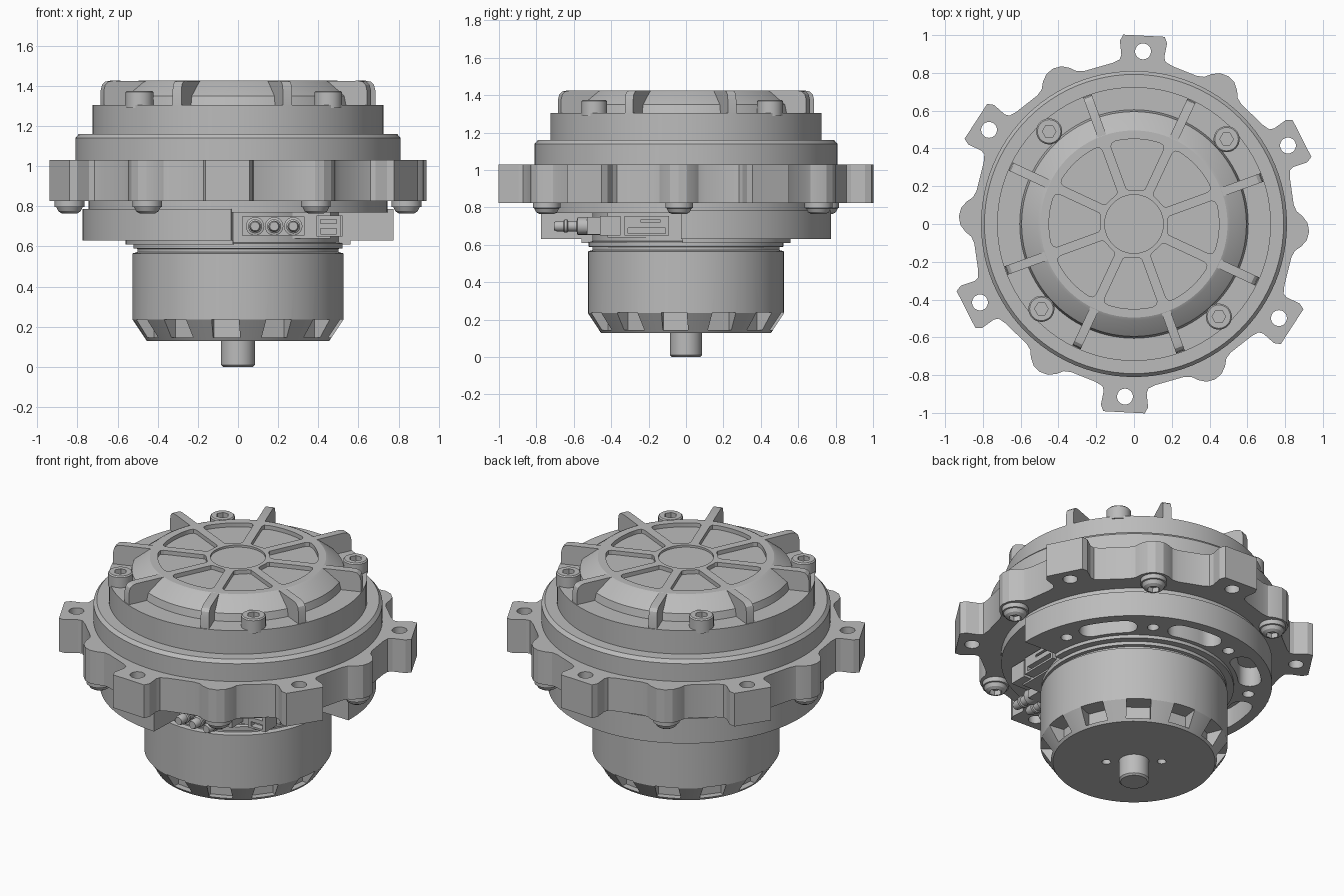
import bpy, bmesh
from math import sin, cos, tan, pi, radians, asin, degrees
from mathutils import Matrix

old = bpy.data.objects.get("Cube")
if old:
    bpy.data.objects.remove(old, do_unlink=True)

grey = bpy.data.materials.new("machined_grey")
grey.use_nodes = True
grey.diffuse_color = (0.5, 0.5, 0.5, 1)
grey.node_tree.nodes["Principled BSDF"].inputs["Base Color"].default_value = (0.5, 0.5, 0.5, 1)

STAND = Matrix.Rotation(pi / 2, 4, 'X')   # sends local z to -y and local y to z


def turn(deg):
    return Matrix.Rotation(radians(deg), 4, 'Z')


def move(x, y, z=0):
    return Matrix.Translation((x, y, z))


def polar(r, deg):
    return r * cos(radians(deg)), r * sin(radians(deg))


def arc(r, a0, a1, n):
    return [polar(r, a0 + (a1 - a0) * i / n) for i in range(n + 1)]


def skin(bm, rings):
    """Join equal closed rings of points and cap both ends."""
    vs = [[bm.verts.new(p) for p in ring] for ring in rings]
    n = len(vs[0])
    for a, b in zip(vs, vs[1:]):
        for i in range(n):
            j = (i + 1) % n
            bm.faces.new((a[i], a[j], b[j], b[i]))
    bm.faces.new(vs[0])
    bm.faces.new(vs[-1])


def prism(bm, pts, z0, z1, m=Matrix()):
    skin(bm, [[m @ move(x, y, z).translation for x, y in pts] for z in (z0, z1)])


def lathe(bm, profile, m=Matrix(), n=96):
    skin(bm, [[m @ move(*polar(r, 360 * i / n), z).translation for i in range(n)]
              for r, z in profile])


def box(bm, x0, x1, y0, y1, z0, z1, m=Matrix()):
    prism(bm, [(x0, y0), (x1, y0), (x1, y1), (x0, y1)], z0, z1, m)


def finish(name, bm):
    bmesh.ops.recalc_face_normals(bm, faces=bm.faces)
    me = bpy.data.meshes.new(name)
    bm.to_mesh(me)
    bm.free()
    me.materials.append(grey)
    ob = bpy.data.objects.new(name, me)
    bpy.context.collection.objects.link(ob)
    return ob


def activate(ob):
    bpy.ops.object.select_all(action='DESELECT')
    ob.select_set(True)
    bpy.context.view_layer.objects.active = ob


def cut(ob, bm):
    tool = finish("cutter", bm)
    tool.hide_render = True
    mod = ob.modifiers.new("cut", 'BOOLEAN')
    mod.operation, mod.solver, mod.object = 'DIFFERENCE', 'EXACT', tool
    activate(ob)
    bpy.ops.object.modifier_apply(modifier=mod.name)
    bpy.data.objects.remove(tool, do_unlink=True)


def turned(name, profile):
    bm = bmesh.new()
    lathe(bm, profile)
    return finish(name, bm)


# Output shaft
turned("shaft", [(.075, 0), (.085, .01), (.085, .2)])

# Motor bell with vent slots round its chamfer and two small holes below
bell = turned("motor_bell", [(.455, .13), (.525, .235), (.525, .565), (.5, .572)])
bm = bmesh.new()
for k in range(12):
    box(bm, .425, .6, -.068, .068, .145, .237, turn(-97 + 30 * k))
for a in (-41, 139):
    lathe(bm, [(.025, .1), (.025, .2)], move(*polar(.155, a)), 20)
cut(bell, bm)
turned("motor_collar", [(.5, .55), (.5, .588), (.52, .59), (.52, .615), (.5, .62), (.5, .8)])

# Arc-shaped lower housing, open over one quadrant, with slots in its underside
START, END = -2, 267.5


def sector(r_in, r_out, a0=START, a1=END, n=72):
    return arc(r_out, a0, a1, n) + arc(r_in, a1, a0, n)


bm = bmesh.new()
prism(bm, sector(.48, .775), .63, .785)
lower = finish("lower_housing", bm)
bm = bmesh.new()
for k in range(5):
    mid = 37 + 45 * k
    ends = [(mid + 9, 0), (mid - 9, 180)]
    pts = arc(.715, mid - 9, mid + 9, 8)
    cx, cy = polar(.65, mid + 9)
    pts += [(cx + x, cy + y) for x, y in arc(.065, mid + 9, mid + 189, 10)[1:-1]]
    pts += arc(.585, mid + 9, mid - 9, 8)
    cx, cy = polar(.65, mid - 9)
    pts += [(cx + x, cy + y) for x, y in arc(.065, mid + 171, mid + 351, 10)[1:-1]]
    prism(bm, pts, .6, .75)
for k in range(6):
    lathe(bm, [(.033, .6), (.033, .74)], move(*polar(.65, 14.5 + 45 * k)), 24)
cut(lower, bm)
bm = bmesh.new()
prism(bm, sector(.48, .56), .61, .64)
finish("lower_lip", bm)

# Electronics block, sockets and cable plugs in the open quadrant
bm = bmesh.new()
box(bm, -.02, .46, -.42, 0, .64, .78)
finish("electronics_block", bm)
bm = bmesh.new()
box(bm, .39, .52, -.33, -.09, .65, .755)
box(bm, .39, .51, -.46, -.35, .65, .755)
sockets = finish("sockets", bm)
bm = bmesh.new()
box(bm, .48, .6, -.31, -.11, .662, .69)
box(bm, .48, .6, -.24, -.14, .72, .735)
box(bm, .41, .49, -.5, -.42, .662, .69)
box(bm, .41, .49, -.5, -.42, .715, .735)
cut(sockets, bm)
bm = bmesh.new()
box(bm, .02, .33, -.53, -.4, .655, .75)
for x in (.085, .18, .275):
    lathe(bm, [(.046, .42), (.046, .58), (.028, .585), (.028, .63), (.035, .635), (.035, .65),
               (.028, .655), (.028, .69), (.022, .705)], move(x, 0, .7) @ STAND, 20)
finish("cable_plugs", bm)

# Mounting ring: six drilled ears alternating with six rounded lobes
ear = [(.11, .998), (.125, .965), (.114, .89), (.122, .865), (.16, .845)]
lobe = [(.14, .84), (.105, .857), (.08, .89), (.045, .918), (0, .928)]
EAR, LOBE = 87, 57.5
outline = []
for k in range(6):
    for pts, a in ((ear, EAR), (lobe, LOBE)):
        m = turn(a - 90 - 60 * k)
        half = pts if pts is ear else pts[:-1]
        row = [(-x, y) for x, y in reversed(half)]
        if pts is lobe:
            row = [(-x, y) for x, y in half] + [pts[-1]] + list(reversed(half))
        else:
            row += half
        outline += [(m @ move(x, y).translation)[:2] for x, y in row]
bm = bmesh.new()
prism(bm, outline, .825, 1.03)
ring = finish("mounting_ring", bm)
bm = bmesh.new()
for k in range(6):
    lathe(bm, [(.042, .7), (.042, 1.2)], move(*polar(.915, EAR + 60 * k)), 32)
cut(ring, bm)


def bolts(name, profile, r, angles, z0, z1):
    """Round-headed bolts with hexagonal sockets."""
    body, hexes = bmesh.new(), bmesh.new()
    for a in angles:
        at = move(*polar(r, a))
        lathe(body, profile, at, 32)
        lathe(hexes, [(.036, z0), (.036, z1)], at, 6)
    ob = finish(name, body)
    cut(ob, hexes)


bolts("ring_bolts", [(.04, .765), (.056, .775), (.066, .795), (.074, .797), (.074, .83)],
      .84, [LOBE + 60 * k for k in range(6)], .7, .795)

# Upper housing and cap with a shallow dome
turned("upper_housing", [(.745, .77), (.745, .9), (.81, .95), (.81, 1.14), (.792, 1.16), (.7, 1.16)])
cap = turned("cap", [(.725, 1.14), (.725, 1.305), (.605, 1.305), (.595, 1.35), (.51, 1.418), (.495, 1.425)])

# Wedge pockets and hub recess in the dome
bm = bmesh.new()
for k in range(8):
    side = []
    for r, inset in ((.182, 3), (.192, 0), (.425, 0), (.443, 1.2), (.45, 4)):
        side.append((r, 22.5 - degrees(asin(.025 / r)) - inset))
    pts = [polar(r, a) for r, a in side] + arc(.45, 12, -12, 6)
    pts += [polar(r, -a) for r, a in reversed(side)]
    prism(bm, pts, 1.4, 1.5, turn(42.5 + 45 * k))
lathe(bm, [(.155, 1.412), (.155, 1.5)], n=64)
cut(cap, bm)

# Radial ribs with rounded shoulders
bm = bmesh.new()
rib = [(.48, 1.29), (.72, 1.29), (.72, 1.375), (.712, 1.405), (.695, 1.42), (.67, 1.425), (.48, 1.424)]
for k in range(8):
    prism(bm, rib, -.024, .024, turn(20 + 45 * k) @ STAND)
finish("cap_ribs", bm)

bolts("cap_bolts", [(.069, 1.29), (.069, 1.368), (.062, 1.375)],
      .665, [42.5 + 90 * k for k in range(4)], 1.335, 1.45)

for ob in [o for o in bpy.data.objects if o.type == 'MESH' and grey.name in o.data.materials]:
    activate(ob)
    bpy.ops.object.shade_smooth_by_angle(angle=radians(25))
